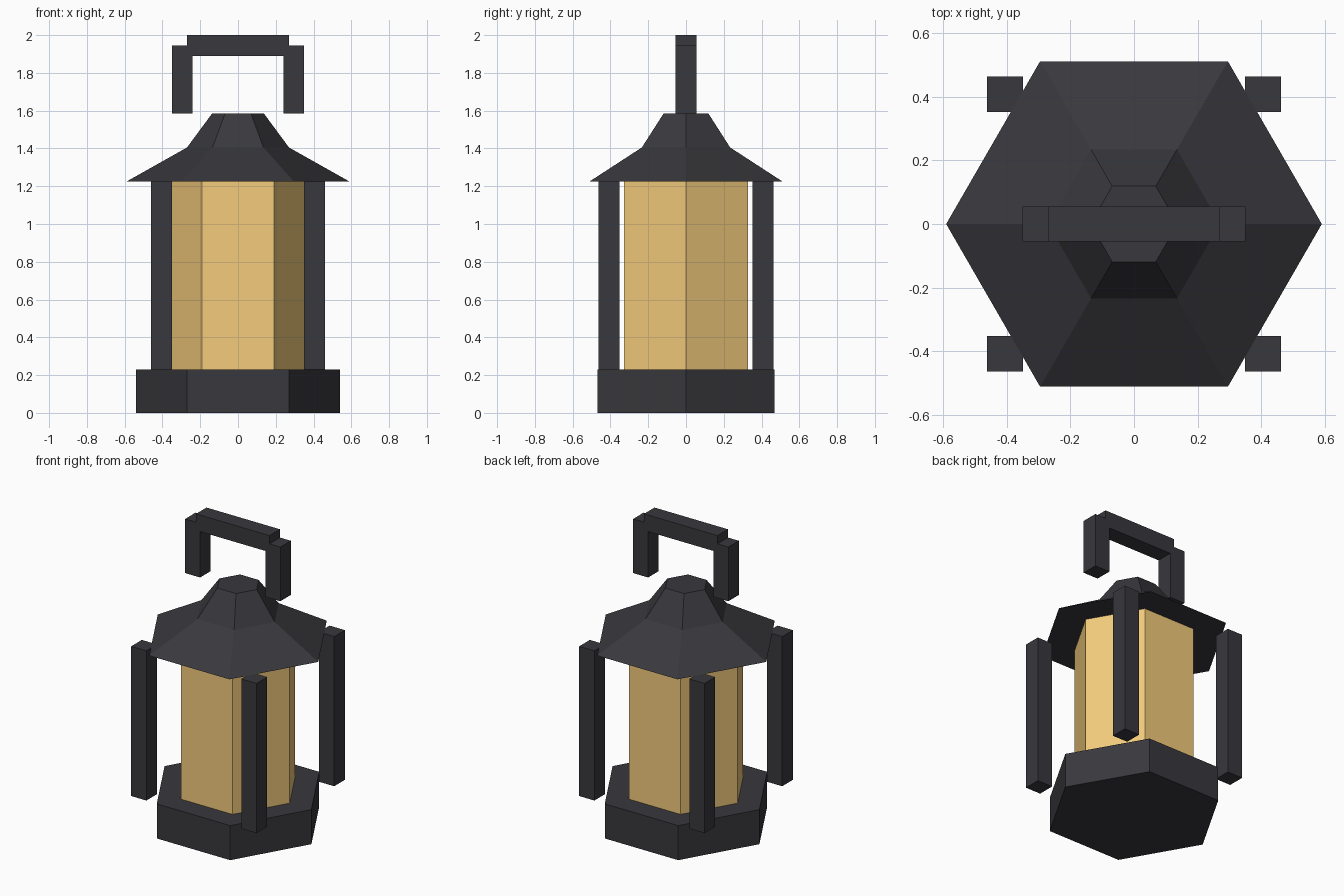
import bpy
import bmesh
from math import cos, sin, pi

if "Cube" in bpy.data.objects:
    bpy.data.objects.remove(bpy.data.objects["Cube"])


def material(name, rgb):
    mat = bpy.data.materials.new(name)
    mat.diffuse_color = (*rgb, 1)
    mat.use_nodes = True
    mat.node_tree.nodes["Principled BSDF"].inputs["Base Color"].default_value = mat.diffuse_color
    return mat


IRON = material("dark_iron", (0.04, 0.04, 0.047))
GLASS = material("amber_glass", (0.9, 0.6, 0.2))


def add_object(name, bm, mat):
    bmesh.ops.recalc_face_normals(bm, faces=bm.faces)
    mesh = bpy.data.meshes.new(name)
    bm.to_mesh(mesh)
    bm.free()
    mesh.materials.append(mat)
    obj = bpy.data.objects.new(name, mesh)
    bpy.context.collection.objects.link(obj)
    return obj


def hexagon(name, profile, mat):
    """Capped six-sided solid through (radius, z) rings, corners on the x axis."""
    bm = bmesh.new()
    rings = [[bm.verts.new((r * cos(i * pi / 3), r * sin(i * pi / 3), z))
              for i in range(6)] for r, z in profile]
    for a, b in zip(rings, rings[1:]):
        for i in range(6):
            j = (i + 1) % 6
            bm.faces.new((a[i], a[j], b[j], b[i]))
    bm.faces.new(rings[0][::-1])
    bm.faces.new(rings[-1])
    return add_object(name, bm, mat)


def box(name, center, size, mat):
    bm = bmesh.new()
    bmesh.ops.create_cube(bm, size=1)
    bmesh.ops.scale(bm, vec=size, verts=bm.verts)
    obj = add_object(name, bm, mat)
    obj.location = center
    return obj


# Base, glass body and two-slope roof
hexagon("base", [(0.54, 0), (0.54, 0.23)], IRON)
hexagon("glass", [(0.38, 0.23), (0.38, 1.225)], GLASS)
hexagon("roof", [(0.59, 1.225), (0.27, 1.405), (0.137, 1.585)], IRON)

# Four corner posts and two handle uprights
for sx, side in ((-1, "left"), (1, "right")):
    for sy, end in ((-1, "front"), (1, "back")):
        box(f"{end}_{side}_post", (sx * 0.405, sy * 0.408, 0.727),
            (0.112, 0.112, 0.995), IRON)
    box(f"{side}_handle_upright", (sx * 0.295, 0, 1.765),
        (0.11, 0.11, 0.36), IRON)

# Handle grip
box("handle_grip", (0, 0, 1.945), (0.54, 0.11, 0.11), IRON)
